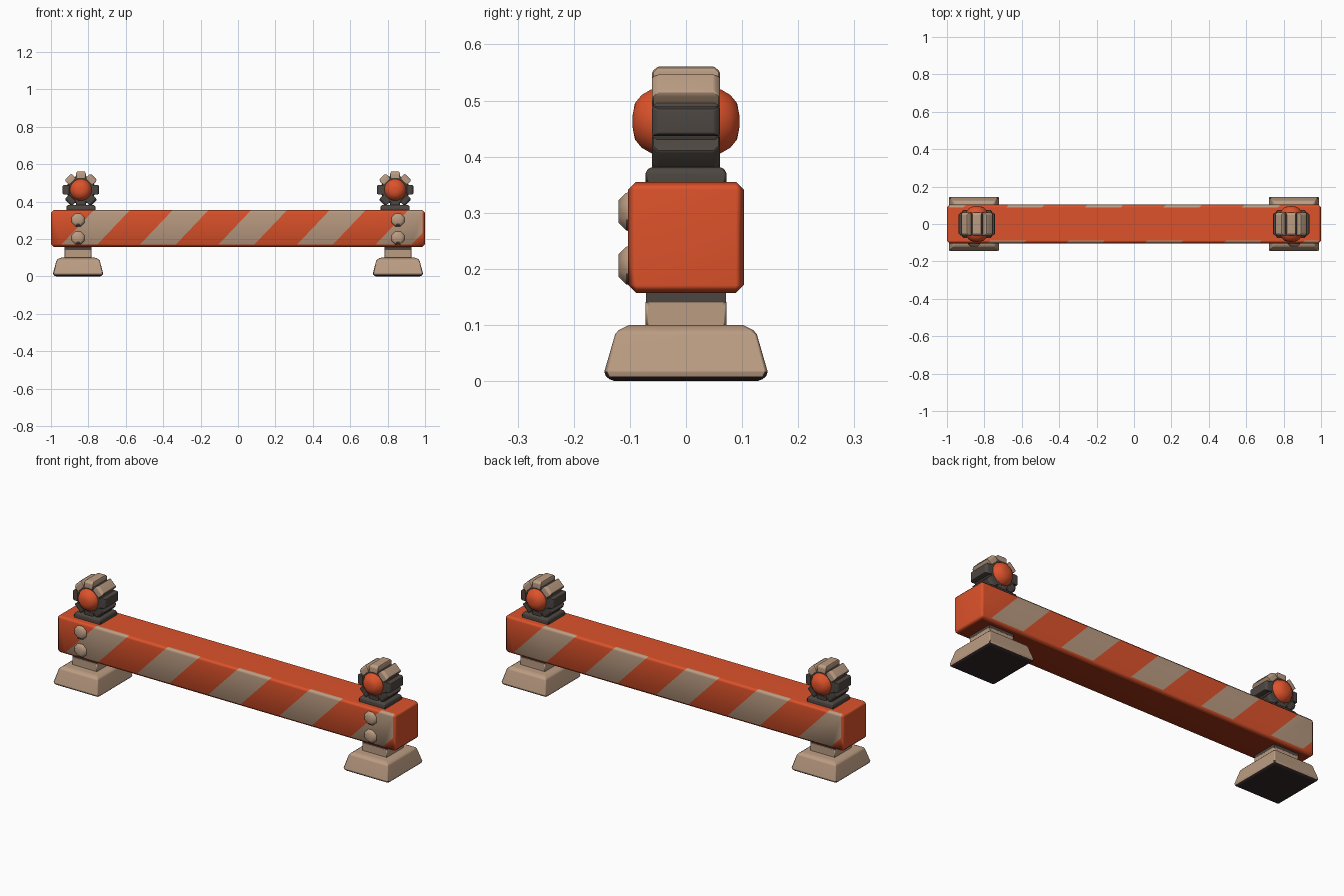
import bpy
import bmesh
from math import sin, cos, pi
from mathutils import Matrix, Vector

cube = bpy.data.objects.get("Cube")
if cube:
    bpy.data.objects.remove(cube, do_unlink=True)


def material(name, rgb):
    m = bpy.data.materials.new(name)
    m.use_nodes = True
    m.diffuse_color = (*rgb, 1)
    bsdf = next(n for n in m.node_tree.nodes if n.type == "BSDF_PRINCIPLED")
    bsdf.inputs["Base Color"].default_value = (*rgb, 1)
    return m


ORANGE = material("orange paint", (0.72, 0.085, 0.024))
RUST = material("rust orange underside", (0.34, 0.032, 0.007))
BEIGE = material("beige plastic", (0.50, 0.335, 0.225))
DARK = material("dark rubber", (0.075, 0.062, 0.053))
SOLE = material("black sole", (0.032, 0.02, 0.021))


def finish(name, bm, mats, bevel=0.0):
    """Turn a bmesh into a smooth-by-angle object, optionally bevelled."""
    bmesh.ops.recalc_face_normals(bm, faces=bm.faces)
    mesh = bpy.data.meshes.new(name)
    bm.to_mesh(mesh)
    bm.free()
    for m in mats:
        mesh.materials.append(m)
    ob = bpy.data.objects.new(name, mesh)
    bpy.context.collection.objects.link(ob)
    bpy.ops.object.select_all(action="DESELECT")
    ob.select_set(True)
    bpy.context.view_layer.objects.active = ob
    bpy.ops.object.shade_smooth_by_angle(angle=0.95)
    if bevel:
        mod = ob.modifiers.new("rounded edges", "BEVEL")
        mod.width = bevel
        mod.segments = 1
    mod = ob.modifiers.new("soft corner shading", "WEIGHTED_NORMAL")
    mod.keep_sharp = True


def loft(rings):
    """Join rings of points into a closed solid."""
    bm = bmesh.new()
    loops = [[bm.verts.new(p) for p in ring] for ring in rings]
    for a, b in zip(loops, loops[1:]):
        n = len(a)
        for i in range(n):
            bm.faces.new((a[i], a[(i + 1) % n], b[(i + 1) % n], b[i]))
    bm.faces.new(loops[0])
    bm.faces.new(loops[-1])
    return bm


def rect_stack(x, levels):
    """Stack of rectangles: (half x, half y, z)."""
    return loft([[(x + sx * hx, sy * hy, z) for sx, sy in
                  ((-1, -1), (1, -1), (1, 1), (-1, 1))] for hx, hy, z in levels])


def lathe_y(x, z, profile, sides):
    """Round solid along y: (radius, y)."""
    turn = [2 * pi * (i + 0.5) / sides for i in range(sides)]
    return loft([[(x + r * cos(a), y, z + r * sin(a)) for a in turn]
                 for r, y in profile])


# Striped beam: bevelled box, with diagonal cuts on the front and back
PERIOD, WIDTH, START = 0.42, 0.192, -0.957
LOW, HIGH, SLANT = 0.157, 0.355, 0.95
bm = bmesh.new()
bmesh.ops.create_cube(bm, size=1)
bmesh.ops.scale(bm, verts=bm.verts, vec=(2, 0.206, HIGH - LOW))
bmesh.ops.translate(bm, verts=bm.verts, vec=(0, 0, (LOW + HIGH) / 2))
bmesh.ops.bevel(bm, geom=bm.edges[:], offset=0.014, segments=1, affect="EDGES")


def stripe_faces(side):
    bm.normal_update()
    return [f for f in bm.faces if f.normal.y * side > 0.6 and
            abs(f.normal.x) < 0.3 and f.normal.z > -0.3]


for side in (-1, 1):
    for i in range(5):
        for shift in (0, WIDTH):
            x = -side * (START + i * PERIOD + shift)
            faces = stripe_faces(side)
            geom = set(faces)
            for f in faces:
                geom.update(f.edges)
                geom.update(f.verts)
            bmesh.ops.bisect_plane(bm, geom=list(geom), plane_co=(x, 0, LOW),
                                   plane_no=Vector((1, 0, side * SLANT)))
    for f in stripe_faces(side):
        c = f.calc_center_median()
        along = -side * c.x - SLANT * (c.z - LOW) - START
        if along > 0 and along % PERIOD < WIDTH:
            f.material_index = 1
for f in bm.faces:
    if f.normal.z < -0.9:
        f.material_index = 2
finish("striped_beam", bm, (ORANGE, BEIGE, RUST))

for side, label in ((-1, "right"), (1, "left")):
    x = side * 0.855

    # Tapered foot with a black sole
    bm = rect_stack(x, ((0.122, 0.132, 0), (0.135, 0.147, 0.012),
                        (0.115, 0.125, 0.088), (0.095, 0.102, 0.1)))
    for f in bm.faces:
        if f.calc_center_median().z < 0.01:
            f.material_index = 1
    finish(label + "_foot", bm, (BEIGE, SOLE), 0.005)

    # Neck between foot and beam, with a dark collar
    finish(label + "_neck", rect_stack(x, ((0.073, 0.072, 0.095), (0.073, 0.072, 0.145))),
           (BEIGE,), 0.004)
    finish(label + "_collar", rect_stack(x, ((0.072, 0.071, 0.14), (0.072, 0.071, 0.165))),
           (DARK,))

    # Front bolts, dark on their undersides
    for z, level in ((0.206, "lower"), (0.302, "upper")):
        bm = lathe_y(x, z, ((0.038, -0.1), (0.036, -0.107), (0.022, -0.12)), 8)
        for f in bm.faces:
            if f.calc_center_median().z < z - 0.024:
                f.material_index = 1
        finish(f"{label}_{level}_bolt", bm, (BEIGE, DARK))

    # Lamp base
    lx, lz = side * 0.84, 0.463
    finish(label + "_lamp_base", rect_stack(lx, ((0.078, 0.072, 0.35), (0.078, 0.072, 0.374),
                                                 (0.068, 0.062, 0.382))), (DARK,), 0.004)

    # Lamp drum and the two domed lenses
    finish(label + "_lamp_drum",
           lathe_y(lx, lz, ((0.07, -0.06), (0.078, -0.052), (0.078, 0.052), (0.07, 0.06)), 16),
           (DARK,))
    for face, end in ((-1, "front"), (1, "back")):
        dome = ((0.06, 0.05), (0.058, 0.062), (0.048, 0.079), (0.033, 0.091), (0.012, 0.095))
        finish(f"{label}_{end}_lens", lathe_y(lx, lz, [(r, y * face) for r, y in dome], 16),
               (ORANGE,))

    # Ring of eight grips: upper three beige, the rest dark
    for i in range(8):
        a = i * pi / 4
        bm = rect_stack(0, ((0.026, 0.061, 0.06), (0.026, 0.061, 0.088), (0.021, 0.05, 0.098)))
        bm.transform(Matrix.Translation((lx, 0, lz)) @ Matrix.Rotation(a, 4, "Y"))
        finish(f"{label}_lamp_grip_{i + 1}", bm, (BEIGE if cos(a) > 0.5 else DARK,), 0.003)
